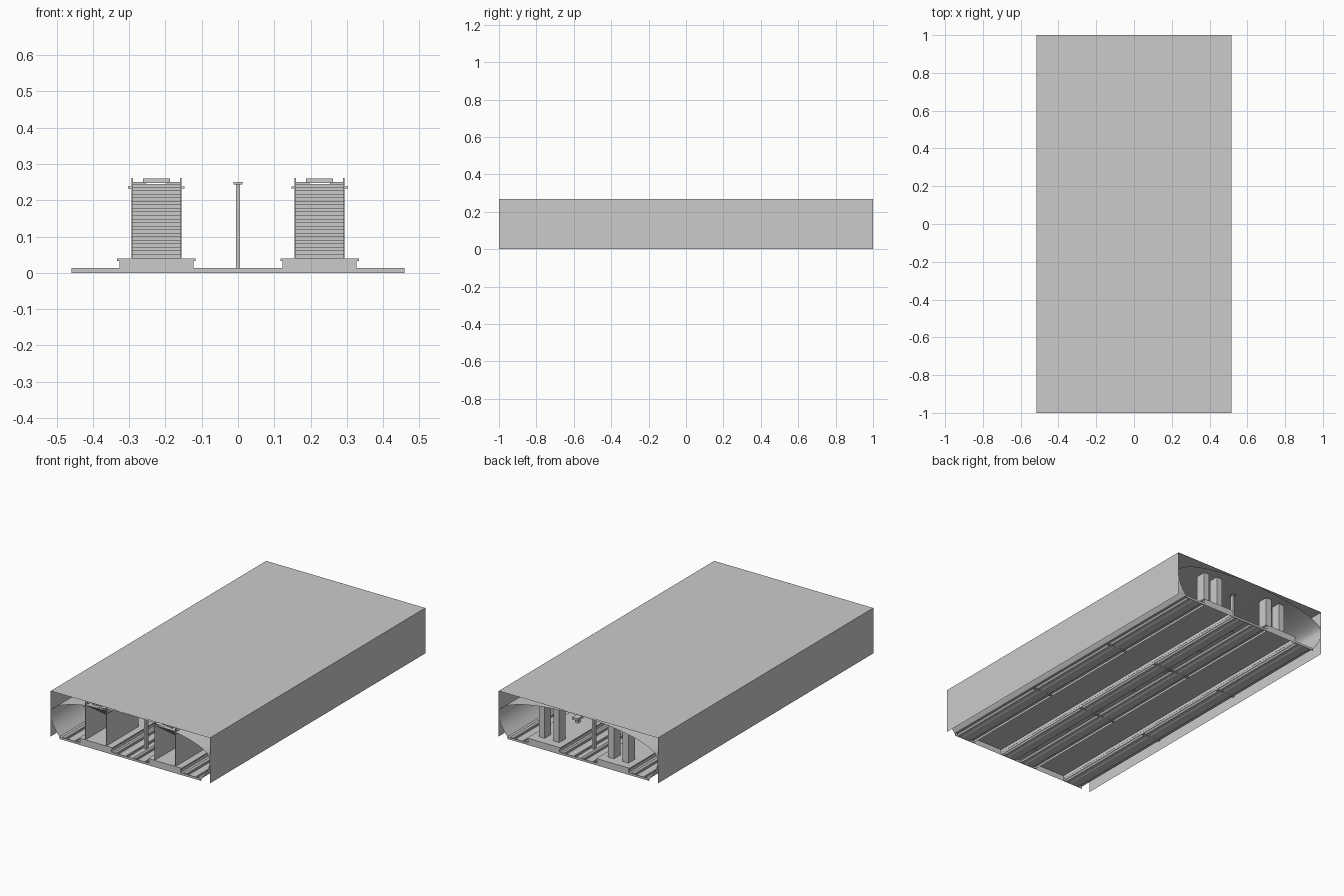
import bpy, bmesh, math

cube = bpy.data.objects.get("Cube")
if cube:
    bpy.data.objects.remove(cube, do_unlink=True)

HALF = 1.0        # half length
WIDE = 0.517      # half width
ROOF = 0.267
DECK = 0.04       # platform top
PLATFORM_X = 0.225


def finish(name, bm, smooth=False):
    mesh = bpy.data.meshes.new(name)
    bm.to_mesh(mesh)
    bm.free()
    obj = bpy.data.objects.new(name, mesh)
    bpy.context.scene.collection.objects.link(obj)
    if smooth:
        bpy.ops.object.select_all(action='DESELECT')
        obj.select_set(True)
        bpy.context.view_layer.objects.active = obj
        bpy.ops.object.shade_smooth_by_angle(angle=math.radians(35))
    return obj


def sheet(name, profile, y0=-HALF, y1=HALF, smooth=False):
    """Sweep an open x-z profile along y."""
    bm = bmesh.new()
    front = [bm.verts.new((x, y0, z)) for x, z in profile]
    back = [bm.verts.new((x, y1, z)) for x, z in profile]
    for i in range(len(profile) - 1):
        bm.faces.new((front[i], front[i + 1], back[i + 1], back[i]))
    return finish(name, bm, smooth)


def add_box(bm, x, y, z, skip_bottom=False):
    """Add a box given as (min, max) pairs."""
    made = bmesh.ops.create_cube(bm, size=1)["verts"]
    for v in made:
        v.co = [lo + (hi - lo) * (c + 0.5)
                for c, (lo, hi) in zip(v.co, (x, y, z))]
    if skip_bottom:
        low = [f for f in {f for v in made for f in v.link_faces}
               if all(abs(v.co.z - z[0]) < 1e-5 for v in f.verts)]
        bmesh.ops.delete(bm, geom=low, context='FACES_ONLY')


def boxes(name, items, **options):
    bm = bmesh.new()
    for item in items:
        add_box(bm, *item, **options)
    return finish(name, bm)


def around(c, half):
    return (c - half, c + half)


# Outer shell: roof and two side walls, open at the ends and below
sheet("outer_shell", [(-WIDE, 0), (-WIDE, ROOF), (WIDE, ROOF), (WIDE, 0)])

# Curved inner vault
SPRING = 0.14
start = math.acos(0.46 / WIDE)
vault = []
for i in range(49):
    a = -start + (math.pi + 2 * start) * i / 48
    rise = 0.123 if math.sin(a) > 0 else 0.28
    vault.append((WIDE * math.cos(a), SPRING + rise * math.sin(a)))
sheet("vault", vault, smooth=True)

# Track beds with a sunken trough, and a pair of rails on each
bed = [(-0.062, 0.013), (-0.048, 0.013), (-0.04, 0.003), (-0.02, 0.003),
       (-0.014, 0), (0.014, 0), (0.02, 0.003), (0.04, 0.003),
       (0.048, 0.013), (0.062, 0.013)]
tracks = [-0.393, -0.062, 0.062, 0.393]
for i, c in enumerate(tracks):
    spread = 1.08 if abs(c) > 0.2 else 1
    sheet(f"track_bed_{i + 1}", [(c + x * spread, z) for x, z in bed])
boxes("rails", [(around(c + s * 0.029, 0.003), (-HALF, HALF), (0.003, 0.012))
                for c in tracks for s in (-1, 1)])

# Cross beams under the tracks
boxes("cross_beams", [(around(c, 0.062), around(y, 0.006), (0.0, 0.006))
                      for c in tracks for y in (-0.32, 0.32)])
boxes("end_sills", [(around(c, 0.066 if abs(c) > 0.2 else 0.062),
                     around(s * 0.998, 0.002), (0, 0.013))
                    for c in tracks for s in (-1, 1)])

# Central row of posts between the tracks
posts, caps = [], []
for i in range(7):
    y = -0.85 + 1.7 * i / 6
    posts.append((around(0, 0.006), around(y, 0.012), (0.01, 0.243)))
    caps.append((around(0, 0.012), around(y, 0.018), (0.243, 0.25)))
boxes("centre_posts", posts)
boxes("centre_post_caps", caps)


def stair(name, c, steps=21, low=-0.7, high=-HALF):
    """Folded flight climbing from the platform to the end of the hall."""
    bm = bmesh.new()
    tread = (high - low) / steps
    rise = (0.245 - DECK) / steps
    line = [(low, DECK)]
    for i in range(steps):
        line.append((low + i * tread, DECK + (i + 1) * rise))
        line.append((low + (i + 1) * tread, DECK + (i + 1) * rise))
    rows = [[bm.verts.new((c + s * 0.069, y, z)) for s in (-1, 1)]
            for y, z in line]
    for a, b in zip(rows, rows[1:]):
        bm.faces.new((a[0], a[1], b[1], b[0]))
    return finish(name, bm)


for side, label in ((1, "left"), (-1, "right")):
    c = side * PLATFORM_X

    # Hollow platform body with an overhanging deck
    boxes(f"{label}_platform", [(around(c, 0.102), (-HALF, HALF), (0, 0.033))],
          skip_bottom=True)
    boxes(f"{label}_platform_deck",
          [(around(c, 0.108), (-HALF, HALF), (0.033, DECK))])

    # Stairs with enclosing side walls and top landing trim
    stair(f"{label}_stairs", c)
    boxes(f"{label}_stair_walls",
          [(around(c + s * 0.0675, 0.0015), (-HALF, -0.7), (DECK, 0.245))
           for s in (-1, 1)])
    boxes(f"{label}_landing_trim",
          [(around(c + s * 0.073, 0.005), (-HALF, -0.7), (0.232, 0.238))
           for s in (-1, 1)])
    boxes(f"{label}_stair_rails",
          [(around(c + s * 0.067, 0.002), (-HALF, -0.985), (0.245, 0.261))
           for s in (-1, 1)])
    boxes(f"{label}_stair_sign", [(around(c, 0.037), (-0.98, -0.95), (0.247, 0.26))])

    # Paired columns along the platform
    boxes(f"{label}_columns",
          [(around(c + s * 0.047, 0.019), around(y, 0.03), (DECK, 0.25))
           for y in (-0.4, 0.05, 0.5, 0.92) for s in (-1, 1)])

    # Benches on a central foot
    bench = []
    for y in (-0.17, 0.28, 0.68):
        bench.append((around(c, 0.008), around(y, 0.012), (DECK, 0.062)))
        bench.append((around(c, 0.018), around(y, 0.03), (0.062, 0.075)))
    boxes(f"{label}_benches", bench)
